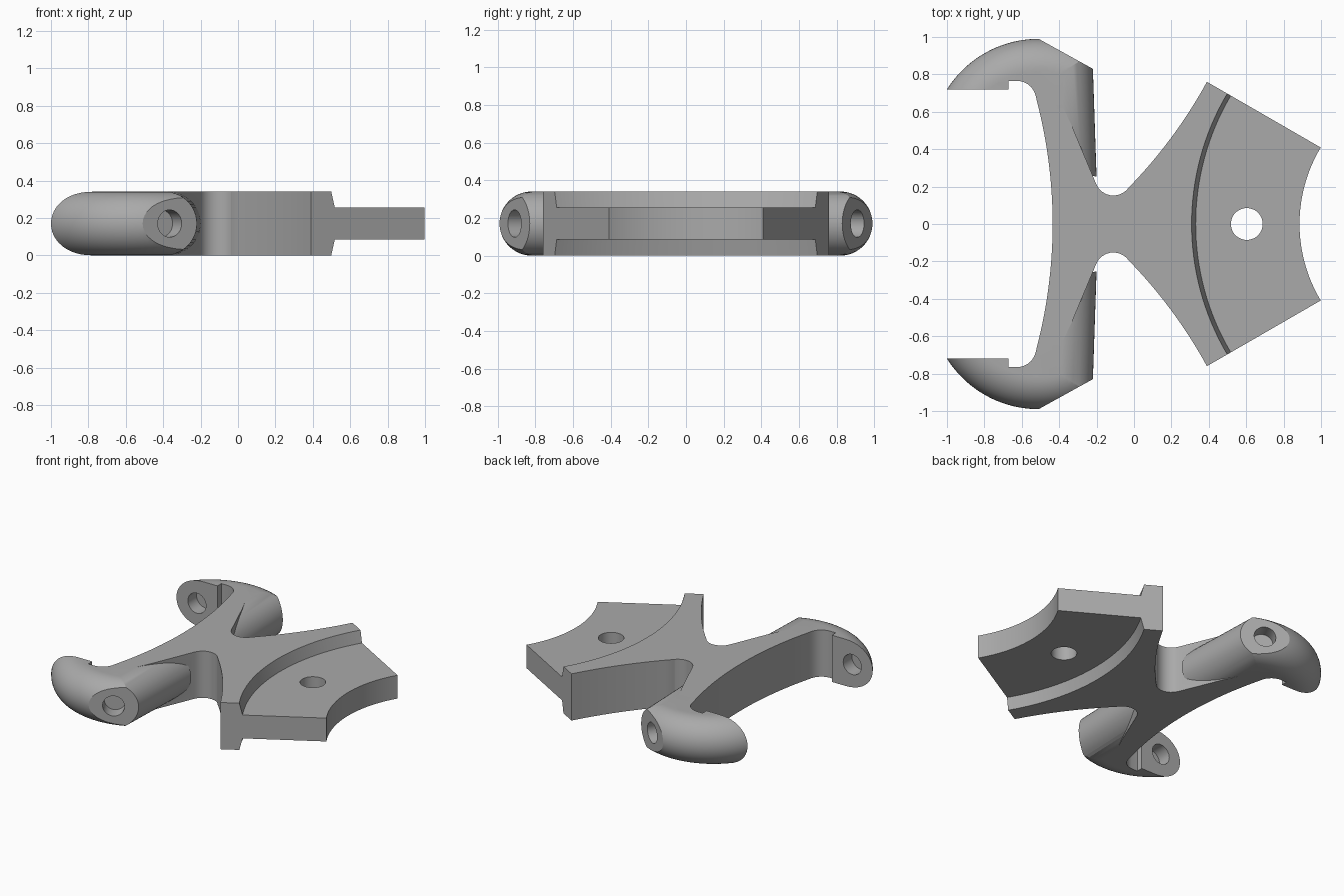
import bpy, bmesh, math
from mathutils import Vector

old = bpy.data.objects.get("Cube")
if old:
    bpy.data.objects.remove(old)

H = 0.34            # full thickness
R = H / 2           # edge rounding and mid height
FAN_X = 1.68        # centre of the concentric fan arcs

grey = bpy.data.materials.new("plain grey")
grey.use_nodes = True
colour = (0.40, 0.40, 0.40, 1)
grey.diffuse_color = colour
grey.node_tree.nodes["Principled BSDF"].inputs["Base Color"].default_value = colour


def loft(name, rings):
    """Closed solid through matching rings of points."""
    bm = bmesh.new()
    loops = [[bm.verts.new(p) for p in ring] for ring in rings]
    n = len(loops[0])
    for a, b in zip(loops, loops[1:]):
        for i in range(n):
            j = (i + 1) % n
            bm.faces.new((a[i], a[j], b[j], b[i]))
    bm.faces.new(loops[0])
    bm.faces.new(loops[-1])
    bmesh.ops.recalc_face_normals(bm, faces=bm.faces)
    mesh = bpy.data.meshes.new(name)
    bm.to_mesh(mesh)
    bm.free()
    mesh.materials.append(grey)
    ob = bpy.data.objects.new(name, mesh)
    bpy.context.collection.objects.link(ob)
    return ob


def prism(name, outline, z0=0, z1=H):
    return loft(name, [[(x, y, z) for x, y in outline] for z in (z0, z1)])


def lathe(name, centre, profile, axis=(0, 0, 1), n=48):
    """Turned solid: profile is a list of (radius, distance along axis)."""
    turn = Vector((0, 0, 1)).rotation_difference(Vector(axis))
    rings = []
    for r, d in profile:
        ring = [Vector((r * math.cos(t), r * math.sin(t), d))
                for t in (2 * math.pi * i / n for i in range(n))]
        rings.append([Vector(centre) + turn @ p for p in ring])
    return loft(name, rings)


def combine(ob, other, operation):
    mod = ob.modifiers.new(operation, 'BOOLEAN')
    mod.operation, mod.solver, mod.object = operation, 'EXACT', other
    bpy.context.view_layer.objects.active = ob
    bpy.ops.object.modifier_apply(modifier=mod.name)
    bpy.data.objects.remove(other)


def arc_points(a, mid, b, n):
    """Smooth curve from a to b passing through mid."""
    out = []
    for i in range(n + 1):
        t = i / n
        out.append(tuple((1 - t) * (1 - 2 * t) * p + 4 * t * (1 - t) * q + t * (2 * t - 1) * r
                         for p, q, r in zip(a, mid, b)))
    return out


def back_edge(y):
    return (-0.435 - 2.6 + math.sqrt(2.6 ** 2 - y * y), y)


# Main plate: curved back edge, narrow waist and fan
half = [back_edge(i * 0.05) for i in range(13)]
half += [(-0.378, 0.62), (-0.33, 0.52)]
for i in range(9):
    t = math.radians(205 + i * 14)
    half.append((-0.11 + 0.1 * math.cos(t), 0.252 + 0.1 * math.sin(t)))
half += arc_points((-0.035, 0.188), (0.197, 0.459), (0.39, 0.76), 12)
half += [(1.0, 0.408)]
bracket = prism("bracket", half + [(x, -y) for x, y in reversed(half) if y > 0])

# Fan: stepped thinner on both sides, concave end, bolt hole
step = 0.085
cuts = [
    ((FAN_X, 0, 0), [(1.35, H - step), (1.372, H), (1.372, H + 0.1)], 192),
    ((FAN_X, 0, 0), [(1.372, -0.1), (1.372, 0), (1.35, step)], 192),
    ((FAN_X, 0, 0), [(0.795, -0.1), (0.795, H + 0.1)], 128),
    ((0.603, 0, 0), [(0.085, -0.1), (0.085, H + 0.1)], 48),
]
for centre, profile, n in cuts:
    combine(bracket, lathe("cutter", centre, profile, n=n), 'DIFFERENCE')


# Hooked arms with rounded outer edges and a blind hole at each end
def make_arm(side):
    outline = [(-0.40, 0.30), (-0.19, 0.25), (-0.19, 0.813), (-0.51, 0.99),
               (-0.51, 1.05), (-1.1, 1.05), (-1.1, 0.72), (-0.67, 0.72),
               (-0.67, 0.765), (-0.62, 0.765)]
    outline += arc_points((-0.60, 0.762), (-0.548, 0.73), (-0.522, 0.67), 6)
    outline += [back_edge(0.60), back_edge(0.55)]
    arm = prism("arm", [(x, side * y) for x, y in outline])

    quarter = [math.pi * i / 24 - math.pi / 2 for i in range(25)]
    disc = lathe("disc", (-0.51, side * 0.41, R),
                 [(0.41 + R * math.cos(t), R * math.sin(t)) for t in quarter], n=128)
    combine(arm, disc, 'INTERSECT')

    rings = []
    for y, edge in ((0.1, -0.195), (1.1, -0.229)):
        ring = [(edge - R + R * math.cos(t), side * y, R + R * math.sin(t)) for t in quarter]
        rings.append(ring + [(-1.2, side * y, H), (-1.2, side * y, 0)])
    combine(arm, loft("rounded_slab", rings), 'INTERSECT')

    for centre, axis in (((-0.365, side * 0.91, R), (0.484, side * 0.875, 0)),
                         ((-0.835, side * 0.72, R), (0, -side, 0))):
        hole = lathe("hole", centre, [(0.073, -0.1), (0.073, 0.1)], axis, 32)
        combine(arm, hole, 'DIFFERENCE')
    return arm


for side in (1, -1):
    combine(bracket, make_arm(side), 'UNION')

bpy.ops.object.select_all(action='DESELECT')
bracket.select_set(True)
bpy.context.view_layer.objects.active = bracket
bpy.ops.object.shade_smooth_by_angle(angle=math.radians(25))
